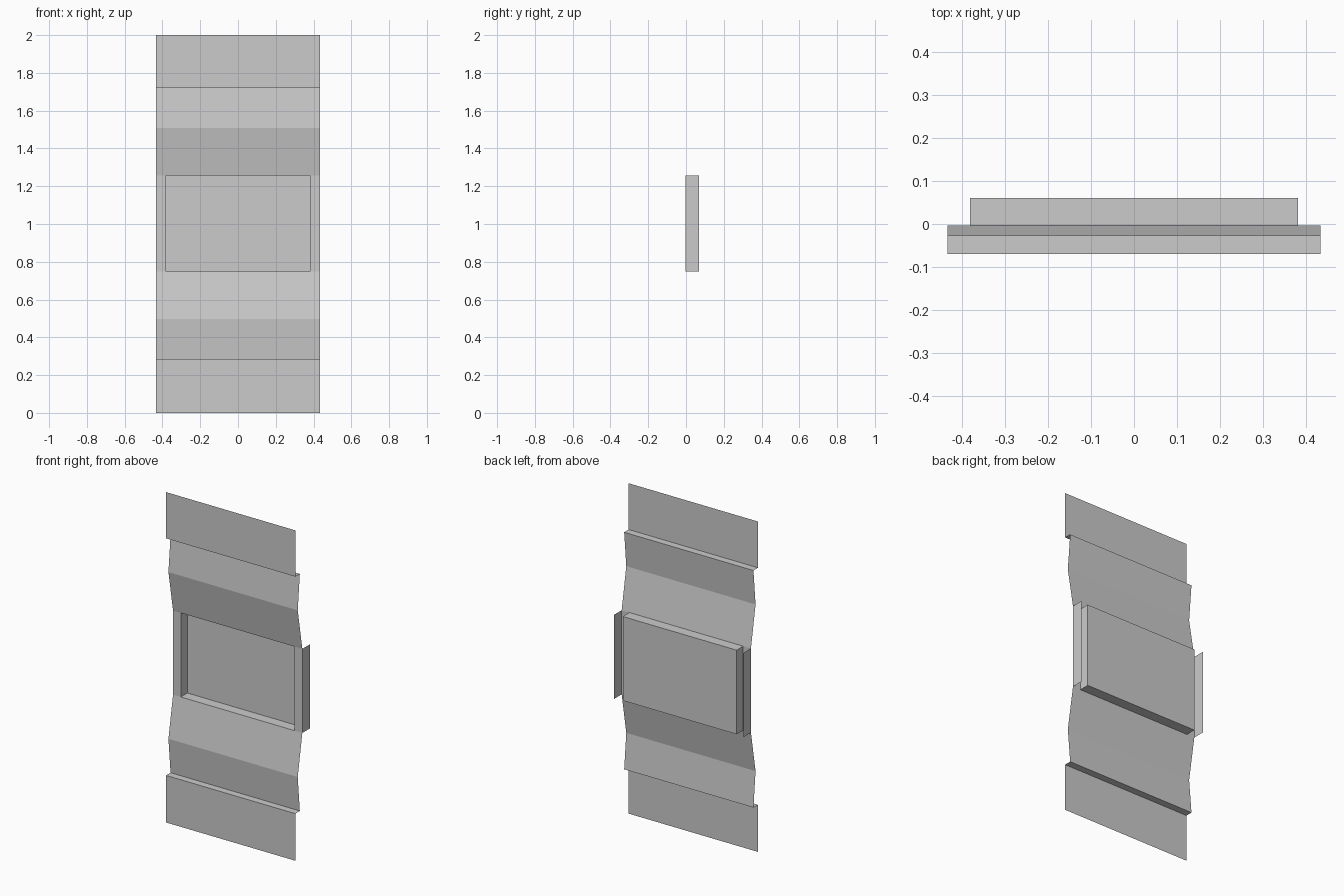
import bpy, bmesh

if "Cube" in bpy.data.objects:
    bpy.data.objects.remove(bpy.data.objects["Cube"])

W = 0.433              # panel half width
BX = 0.381             # recess half width
Z0, Z1 = 0.748, 1.257  # middle section
YF, YB, YS = -0.003, 0.06, 0.07


def sheet(name, paths, extrude):
    """Sweep each open path of points between two ends to make thin sheets."""
    bm = bmesh.new()
    for path in paths:
        rows = [[bm.verts.new(p) for p in extrude(q)] for q in path]
        for a, b in zip(rows, rows[1:]):
            bm.faces.new((a[0], a[1], b[1], b[0]))
    bmesh.ops.remove_doubles(bm, verts=bm.verts, dist=1e-5)
    bmesh.ops.recalc_face_normals(bm, faces=bm.faces)
    me = bpy.data.meshes.new(name)
    bm.to_mesh(me)
    bm.free()
    ob = bpy.data.objects.new(name, me)
    bpy.context.collection.objects.link(ob)
    return ob


def across(half):
    return lambda q: ((-half, *q), (half, *q))


def upright(q):
    return ((*q, Z0), (*q, Z1))


# Folded upper and lower panels: (y, z) profiles
upper = [(-0.07, 2), (-0.07, 1.72), (-0.027, 1.72), (-0.047, 1.507), (YF, Z1)]
lower = [(-0.07, 0), (-0.07, 0.285), (-0.027, 0.285), (-0.047, 0.498), (YF, Z0)]
sheet("upper_panel", [upper], across(W))
sheet("lower_panel", [lower], across(W))

# Recessed tray: floor with top and bottom walls, then the side walls
sheet("recess_tray", [[(YF, Z0), (YB, Z0), (YB, Z1), (YF, Z1)]], across(BX))
sheet("recess_side_walls",
      [[(s * BX, YF), (s * BX, YB)] for s in (-1, 1)], upright)

# Side strips with flanges folded back
sheet("side_flanges",
      [[(s * BX, YF), (s * W, YF), (s * W, YS)] for s in (-1, 1)], upright)
